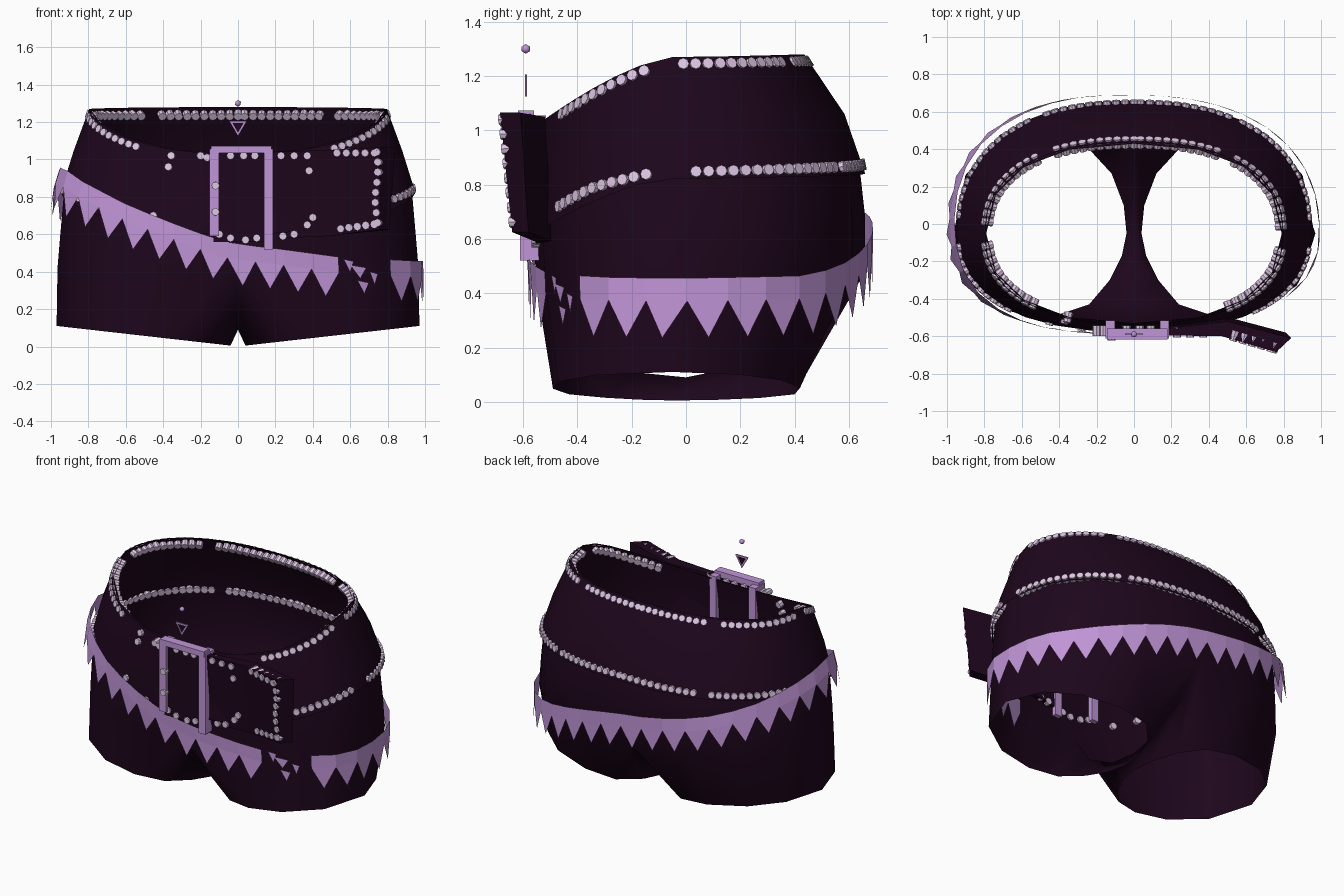
import bpy, bmesh, math
from mathutils import Vector

cube = bpy.data.objects.get("Cube")
if cube:
    bpy.data.objects.remove(cube)


def material(name, rgb):
    m = bpy.data.materials.new(name)
    m.use_nodes = True
    m.diffuse_color = (*rgb, 1)
    m.node_tree.nodes["Principled BSDF"].inputs["Base Color"].default_value = (*rgb, 1)
    return m


DARK = material("dark plum cloth", (0.0125, 0.0018, 0.0115))
LILAC = material("lilac trim", (0.53, 0.30, 0.68))
PALE = material("pale stud", (0.73, 0.57, 0.78))


def finish(name, bm, mat, smooth=None):
    bmesh.ops.recalc_face_normals(bm, faces=bm.faces)
    mesh = bpy.data.meshes.new(name)
    bm.to_mesh(mesh)
    bm.free()
    mesh.materials.append(mat)
    ob = bpy.data.objects.new(name, mesh)
    bpy.context.collection.objects.link(ob)
    if smooth:
        bpy.ops.object.select_all(action='DESELECT')
        ob.select_set(True)
        bpy.context.view_layer.objects.active = ob
        bpy.ops.object.shade_smooth_by_angle(angle=math.radians(smooth))
    return ob


def loft(bm, rings, closed=False):
    for a, b in zip(rings, rings[1:]):
        n = len(a)
        for i in range(n if closed else n - 1):
            j = (i + 1) % n
            bm.faces.new((a[i], a[j], b[j], b[i]))


def lerp_table(table, x):
    for (x0, v0), (x1, v1) in zip(table, table[1:]):
        if x <= x1:
            return v0 + (v1 - v0) * (x - x0) / (x1 - x0)
    return table[-1][1]


# Hip cross-sections: half width, front y, back y, then front, side, back height
ROWS = [(.79, -.53, .43, 1.03, 1.27, 1.28),
        (.87, -.55, .57, .90, 1.03, 1.06),
        (.93, -.56, .64, .72, .83, .86),
        (.95, -.56, .66, .58, .60, .68),
        (.965, -.55, .66, .42, .42, .48)]
MID_Y = -.05


def row_point(row, deg):
    """Point on a section; 0 is the front centre, 90 the left side."""
    a, yf, yb, zf, zs, zb = row
    s, c = math.sin(math.radians(deg)), math.cos(math.radians(deg))
    x = a * math.copysign(abs(s) ** .86, s)
    y = MID_Y + (yf - MID_Y if c > 0 else yb - MID_Y) * abs(c) ** .86
    z = zs + ((zf if c > 0 else zb) - zs) * abs(c) ** 1.25
    return Vector((x, y, z))


def surface(deg, z, out=0.0):
    """Point on the hips at a given angle and height, pushed outward."""
    pts = [row_point(r, deg) for r in ROWS]
    p = Vector(pts[-1])
    if z >= pts[0].z:
        p = Vector(pts[0])
    else:
        for a, b in zip(pts, pts[1:]):
            if b.z <= z <= a.z:
                p = a.lerp(b, (a.z - z) / (a.z - b.z))
                break
    away = Vector((p.x / .9, (p.y - MID_Y) / .6, 0)).normalized()
    return Vector((p.x, p.y, z)) + away * out


# Shorts: half of the hips plus one leg, mirrored
HEM = [(.24, -.43), (.42, -.49), (.65, -.47), (.87, -.33), (.97, -.05), (.88, .2),
       (.7, .35), (.45, .42), (.24, .4),
       (.12, .27), (.055, .1), (.04, -.05), (.065, -.17), (.13, -.3)]
CROTCH = [(.48, .28), (.2, .13), (0, .09), (-.2, .11), (-.42, .23)]
bm = bmesh.new()
rings = [[bm.verts.new(row_point(r, i * 22.5)) for i in range(9)] for r in ROWS]
for ring in rings:
    ring[0].co.x = ring[-1].co.x = 0
loft(bm, rings)
split = rings[-1] + [bm.verts.new((0, y, z)) for y, z in CROTCH]
hem = [bm.verts.new((x, y, .005 + .105 * (x - .04) / .93)) for x, y in HEM]
loft(bm, [split, hem], closed=True)
shorts = finish("shorts", bm, DARK, 45)
mirror = shorts.modifiers.new("Mirror", 'MIRROR')
mirror.merge_threshold = .002

# Wide belt lying over the upper hips
BELT_LOW = [(0, .59), (25, .63), (45, .69), (85, .82), (180, .84)]
bm = bmesh.new()
layers = [[], [], []]
for i in range(32):
    d = -180 + i * 11.25
    top = row_point(ROWS[0], d).z
    low = lerp_table(BELT_LOW, abs(d))
    for layer, z, out in ((0, top, .006), (1, (top + low) / 2, .014), (2, low, .018)):
        layers[layer].append(bm.verts.new(surface(d, z, out)))
loft(bm, layers, closed=True)
finish("belt", bm, DARK, 45)

# Loose belt end standing away from the left front
bm = bmesh.new()
sections = []
for xf, yf, xb, yb, low, top in ((.16, -.595, .16, -.56, .575, 1.04),
                                 (.47, -.60, .5, -.52, .59, 1.05),
                                 (.76, -.685, .84, -.61, .625, 1.065)):
    sections.append([bm.verts.new(p) for p in ((xf, yf, top), (xb, yb, top),
                                               (xb - .03, yb + .03, low), (xf, yf + .045, low))])
loft(bm, sections, closed=True)
bm.faces.new(sections[0])
bm.faces.new(sections[-1])
finish("belt_end", bm, DARK)


# Buckle, its bars reaching through the front of the shorts
def box(name, x0, x1, y0, y1, z0, z1, mat):
    bm = bmesh.new()
    bmesh.ops.create_cube(bm, size=1)
    for v in bm.verts:
        v.co = ((x0 + x1) / 2 + v.co.x * (x1 - x0), (y0 + y1) / 2 + v.co.y * (y1 - y0),
                (z0 + z1) / 2 + v.co.z * (z1 - z0))
    return finish(name, bm, mat)


box("buckle_backing", -.13, .17, -.59, -.56, .56, 1.045, DARK)
box("buckle_right_bar", -.153, -.102, -.612, -.515, .59, 1.055, LILAC)
box("buckle_left_bar", .138, .187, -.612, -.515, .52, 1.055, LILAC)
box("buckle_top_bar", -.145, .18, -.618, -.56, 1.035, 1.073, LILAC)

# Pointed trim, slung higher on the right hip, its teeth evenly spaced
TRIM = [(-180, .64), (-150, .73), (-110, .89), (-80, .97), (-50, .85), (-22, .69), (0, .545),
        (28, .48), (60, .46), (90, .455), (130, .465), (150, .52), (180, .64)]


def trim_point(deg, drop, sunk=0.0):
    out = .028 + .035 * max(0, -math.sin(math.radians(deg))) - sunk
    return surface(deg, lerp_table(TRIM, deg) - drop, out)


TEETH = 36
angles = [-180 + k / 2 for k in range(721)]
walk = [0.0]
for a, b in zip(angles, angles[1:]):
    walk.append(walk[-1] + (trim_point(b, .1) - trim_point(a, .1)).length)
by_length = list(zip(walk, angles))
edges = [lerp_table(by_length, walk[-1] * i / TEETH) for i in range(TEETH + 1)]

bm = bmesh.new()
for d0, d1 in zip(edges, edges[1:]):
    mid = (d0 + d1) / 2
    sunk = .062 if 30 < mid < 47 else 0
    t0, t1, v1, v0, tip = [bm.verts.new(trim_point(d, h, sunk)) for d, h in
                           ((d0, 0), (d1, 0), (d1, .085), (d0, .085), (mid, .22))]
    bm.faces.new((t0, t1, v1, v0))
    bm.faces.new((v0, v1, tip))
# Scraps of trim showing where it sinks into the cloth
for d, h, w in ((34, .01, 2), (38, .04, 3.5), (40, .12, 2.6), (45, .07, 2)):
    bm.faces.new([bm.verts.new(trim_point(d + a, h + b, .015))
                  for a, b in ((-w, 0), (w, .01), (w * .2, .07))])
bmesh.ops.remove_doubles(bm, verts=bm.verts, dist=.0005)
finish("pointed_trim", bm, LILAC)

# Studs: flat rivets set through the belt, each with a place and a direction
studs = []


def belt_stud(d, z, out):
    p = surface(d, z, out)
    along = surface(d + 1, z, out) - surface(d - 1, z, out)
    up = p - surface(d, z - .04, out)
    studs.append((p, along.cross(up).normalized()))


def stud_row(start, end, height, out, gap=.045):
    last = None
    for k in range(int((end - start) * 4) + 1):
        d = start + k / 4
        p = surface(d, height(d), out)
        if last is None or (p - last).length >= gap:
            belt_stud(d, height(d), out)
            last = p


def rim(d):
    return row_point(ROWS[0], d).z - .026


def lower_row(d):
    return lerp_table([(40, .72), (60, .79), (85, .845), (180, .875)], abs(d))


for side in (1, -1):
    for a, b in ((36, 84), (93, 142), (150, 180)):
        lo, hi = sorted((a * side, b * side))
        stud_row(lo, hi, rim, .008)
    for a, b in ((40, 84), (95, 146), (151, 180)):
        lo, hi = sorted((a * side, b * side))
        stud_row(lo, hi, lower_row, .02)

# Studs round the belt end, beside the buckle and on the belt loops
END_DIR = Vector((-.28, -.96, -.08)).normalized()
FRONT_DIR = Vector((0, -1, 0))
for k in range(8):
    studs.append((Vector((.742 + .008 * math.sin(k), -.68 + .0055 * k, 1.04 - .054 * k)), END_DIR))
for k in range(5):
    studs.append((Vector((.53 + .05 * k, -.618 - .0147 * k, 1.035)), END_DIR))
    studs.append((Vector((.55 + .045 * k, -.583 - .0125 * k, .63 + .006 * k)), END_DIR))
FRONT = [(-.2, 1.02), (-.165, 1.01), (-.04, 1.02), (.03, 1.02), (.09, 1.02), (.23, 1.02), (.3, 1.02),
         (.37, 1.02), (.38, .94), (.4, .69), (.37, .65), (.3, .6), (.24, .59), (.1, .58),
         (.04, .57), (-.04, .58), (-.1, .6), (-.12, .86), (-.12, .72)]
for x, z in FRONT:
    y = -.615 if x == -.12 else -.593 if x < .2 else -.602 + .09 * (1.04 - z)
    studs.append((Vector((x, y, z)), FRONT_DIR))
for x, z in ((-.35, 1.02), (-.35, .96), (-.39, .70), (-.22, .61)):
    belt_stud(math.degrees(math.asin(x / .93)), z, .018)

bm = bmesh.new()
for p, n in studs:
    turn = n.to_track_quat('Z', 'Y').to_matrix().to_4x4()
    turn.translation = p - n * .021
    bmesh.ops.create_cone(bm, cap_ends=True, segments=8, radius1=.023, radius2=.021,
                          depth=.056, matrix=turn)
finish("studs", bm, PALE)

# Small pendant above the buckle: framed triangle and a bead
bm = bmesh.new()
outer = [(-.047, 1.205), (.047, 1.205), (0, 1.125)]
centre = Vector((0, 1.178))
loops = []
for y, k in ((-.594, 1), (-.594, .65), (-.586, .65), (-.586, 1)):
    pts = [centre + (Vector(p) - centre) * k for p in outer]
    loops.append([bm.verts.new((q.x, y, q.y)) for q in pts])
loft(bm, loops + loops[:1], closed=True)
finish("pendant_frame", bm, LILAC)
bm = bmesh.new()
bm.faces.new([bm.verts.new((x * .8, -.59, 1.178 + (z - 1.178) * .8)) for x, z in outer])
finish("pendant_centre", bm, DARK)
bm = bmesh.new()
bmesh.ops.create_icosphere(bm, subdivisions=1, radius=.018)
bmesh.ops.translate(bm, verts=bm.verts, vec=(0, -.59, 1.3))
finish("pendant_bead", bm, LILAC, 60)
